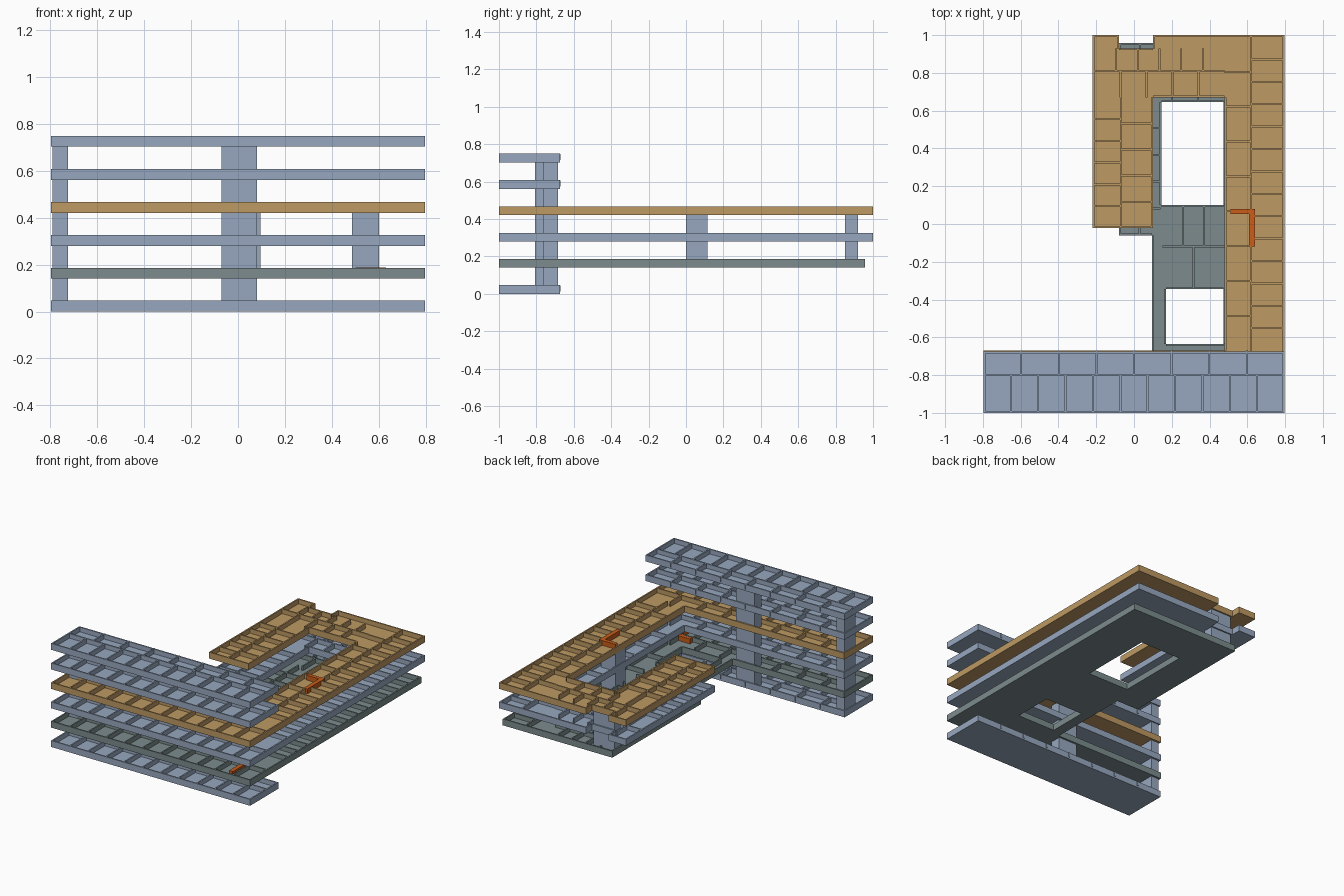
import bpy, bmesh
from mathutils import Vector

cube = bpy.data.objects.get("Cube")
if cube:
    bpy.data.objects.remove(cube, do_unlink=True)

SLAB, H, T = 0.012, 0.046, 0.010   # slab thickness, storey height, wall thickness


def material(name, rgb):
    m = bpy.data.materials.new(name)
    m.use_nodes = True
    m.diffuse_color = (*rgb, 1)
    m.node_tree.nodes["Principled BSDF"].inputs["Base Color"].default_value = (*rgb, 1)
    return m


BLUE = material("slate blue", (0.31, 0.39, 0.52))
TAN = material("tan", (0.51, 0.32, 0.125))
GREY = material("green grey", (0.20, 0.26, 0.265))
ORANGE = material("orange", (0.58, 0.11, 0.01))


def add_box(bm, x0, x1, y0, y1, z0, z1):
    geo = bmesh.ops.create_cube(bm, size=1)
    for v in geo["verts"]:
        v.co = ((x0 + x1) / 2 + v.co.x * (x1 - x0),
                (y0 + y1) / 2 + v.co.y * (y1 - y0),
                (z0 + z1) / 2 + v.co.z * (z1 - z0))


def finish(bm, name, mat):
    bmesh.ops.recalc_face_normals(bm, faces=bm.faces)
    me = bpy.data.meshes.new(name)
    bm.to_mesh(me)
    bm.free()
    me.materials.append(mat)
    ob = bpy.data.objects.new(name, me)
    bpy.context.collection.objects.link(ob)
    return ob


def boxes(name, mat, dims):
    bm = bmesh.new()
    for d in dims:
        add_box(bm, *d)
    return finish(bm, name, mat)


def slab(name, mat, z, loops):
    """Flat plate with optional holes, extruded upwards."""
    bm = bmesh.new()
    edges = []
    for loop in loops:
        vs = [bm.verts.new((x, y, z)) for x, y in loop]
        edges += [bm.edges.new((vs[i - 1], vs[i])) for i in range(len(vs))]
    bmesh.ops.triangle_fill(bm, edges=edges, use_beauty=True)
    ext = bmesh.ops.extrude_face_region(bm, geom=bm.faces[:])
    top = [g for g in ext["geom"] if isinstance(g, bmesh.types.BMVert)]
    bmesh.ops.translate(bm, verts=top, vec=(0, 0, SLAB))
    return finish(bm, name, mat)


def walls(name, mat, z, loops, wings):
    """Outer walls on the inside of each loop, then rooms in each wing."""
    bm = bmesh.new()
    z0, z1 = z + SLAB, z + H
    for loop in loops:
        for i in range(len(loop)):
            a, b = Vector(loop[i - 1]), Vector(loop[i])
            d = (b - a).normalized()
            c = b + Vector((-d.y, d.x)) * T          # interior lies to the left
            add_box(bm, min(a.x, c.x), max(a.x, c.x),
                    min(a.y, c.y), max(a.y, c.y), z0, z1)
    for axis, u0, u1, v0, v1, spine, n, m in wings:
        # u runs along the wing, v across it
        def wall(ua, ub, va, vb):
            r = (ua, ub, va, vb) if axis == "x" else (va, vb, ua, ub)
            add_box(bm, *r, z0, z1 - 0.001)
        wall(u0, u1, spine - T / 2, spine + T / 2)
        for count, lo, hi in ((n, v0, spine), (m, spine, v1)):
            for k in range(1, count):
                u = u0 + (u1 - u0) * k / count
                wall(u - T / 2, u + T / 2, lo, hi)
    return finish(bm, name, mat)


# Footprints, counter-clockwise; holes clockwise
X = 0.797
bar = [(-X, -1), (X, -1), (X, -0.675), (-X, -0.675)]
hook = [(-X, -1), (X, -1), (X, 1), (0.10, 1), (0.10, 0.93), (-0.08, 0.93),
        (-0.08, 1), (-0.22, 1), (-0.22, -0.02), (0.10, -0.02), (0.10, 0.67),
        (0.48, 0.67), (0.48, -0.67), (-X, -0.67)]
podium = [(-X, -1), (X, -1), (X, 0.957), (-0.08, 0.957), (-0.08, -0.06),
          (0.095, -0.06), (0.095, -0.67), (-X, -0.67)]
court_a = [(0.145, 0.10), (0.145, 0.645), (0.475, 0.645), (0.475, 0.10)]
court_b = [(0.17, -0.635), (0.17, -0.345), (0.475, -0.345), (0.475, -0.635)]

# Wings: axis, start, end, low side, high side, spine, rooms on each side
front_wing = ("x", -X, X, -1, -0.67, -0.80, 11, 8)
hook_wings = [front_wing,
              ("y", -0.67, 0.99, 0.48, X, 0.62, 9, 14),
              ("x", -0.21, 0.48, 0.67, 0.93, 0.81, 5, 6),
              ("y", -0.02, 0.67, -0.22, 0.10, -0.07, 6, 5)]
podium_wings = [front_wing,
                ("y", -0.67, 0.95, 0.48, X, 0.62, 7, 14),
                ("x", -0.08, 0.48, 0.65, 0.95, 0.80, 4, 5),
                ("y", -0.06, 0.65, -0.08, 0.14, 0.03, 5, 5),
                ("x", 0.15, 0.48, -0.345, 0.10, -0.12, 2, 3)]

# Storeys
storeys = [("ground", 0.00, BLUE, [bar], [front_wing]),
           ("podium", 0.14, GREY, [podium, court_a, court_b], podium_wings),
           ("second", 0.28, BLUE, [hook], hook_wings),
           ("third", 0.42, TAN, [hook], hook_wings),
           ("fourth", 0.561, BLUE, [bar], [front_wing]),
           ("top", 0.703, BLUE, [bar], [front_wing])]
for name, z, mat, loops, wings in storeys:
    slab(name + "_floor_slab", mat, z, loops)
    walls(name + "_walls", mat, z, loops, wings)

# Vertical cores, one piece between each pair of storeys they serve
zs = [s[1] for s in storeys]


def core(name, x0, x1, y0, y1, first, last):
    boxes(name, BLUE, [(x0, x1, y0, y1, zs[i] + SLAB, zs[i + 1])
                       for i in range(first, last)])


core("end_stair_core", -0.79, -0.725, -0.807, -0.684, 0, 5)
core("central_core", -0.07, 0.08, -0.765, -0.684, 0, 5)
core("back_stair_core", -0.07, 0.095, 0.85, 0.92, 1, 3)
core("wing_core", 0.485, 0.60, 0.0, 0.115, 1, 3)

# Highlighted L-shaped partitions
for name, z, x, y in (("upper_marked_partition", 0.42, 0.64, 0.08),
                      ("lower_marked_partition", 0.14, 0.63, -0.76)):
    z0, z1 = z + SLAB, z + H + 0.001
    boxes(name, ORANGE, [(x - 0.13, x - 0.03, y - 0.028, y, z0, z1),
                         (x - 0.03, x, y - 0.20, y, z0, z1)])
